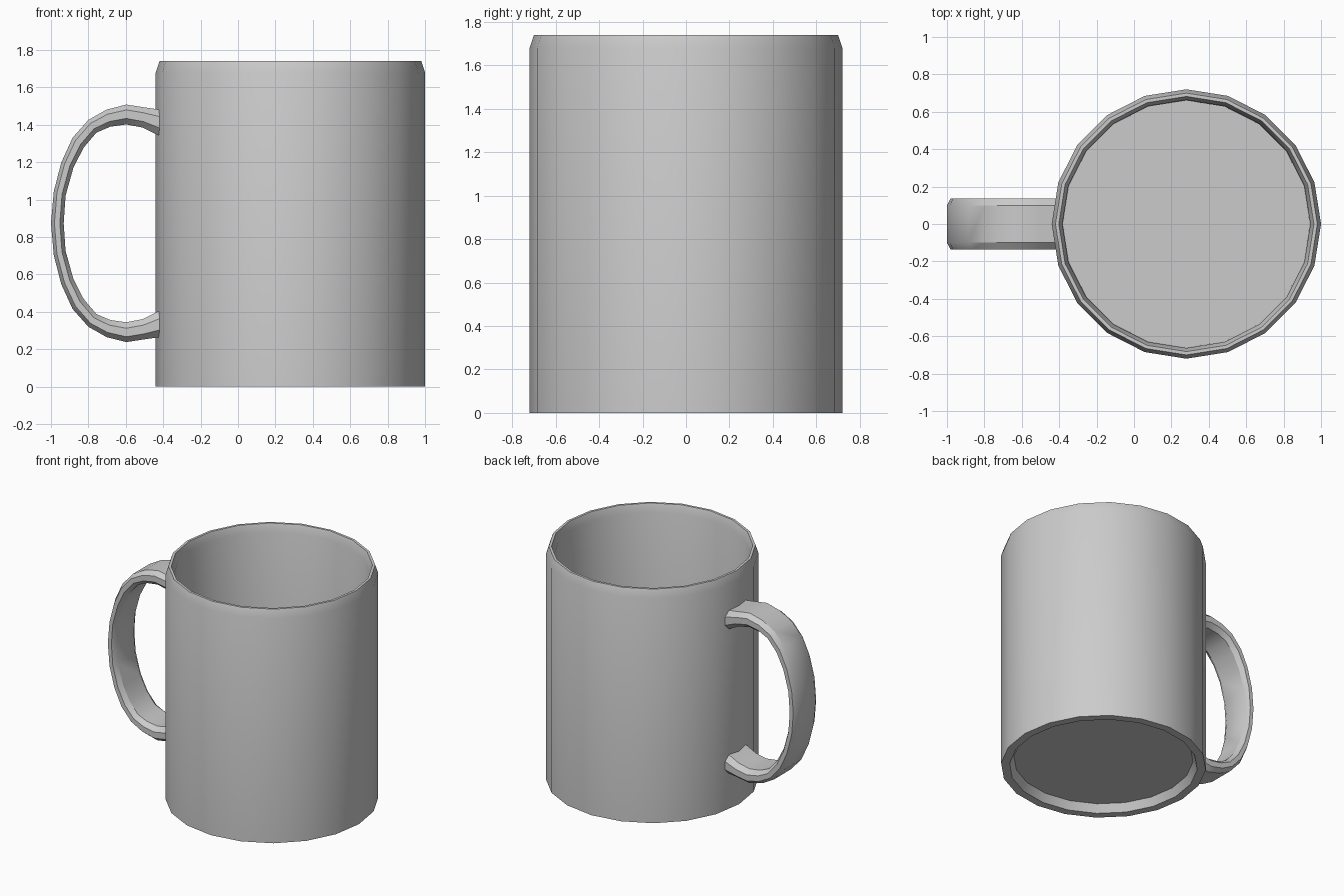
import bpy, bmesh, math

if "Cube" in bpy.data.objects:
    bpy.data.objects.remove(bpy.data.objects["Cube"])

CX, SIDES = 0.28, 20
MID_Z = 0.873


def finish(name, bm):
    bmesh.ops.recalc_face_normals(bm, faces=bm.faces)
    mesh = bpy.data.meshes.new(name)
    bm.to_mesh(mesh)
    bm.free()
    obj = bpy.data.objects.new(name, mesh)
    bpy.context.collection.objects.link(obj)
    bpy.ops.object.select_all(action='DESELECT')
    bpy.context.view_layer.objects.active = obj
    obj.select_set(True)
    bpy.ops.object.shade_smooth_by_angle(angle=math.radians(30))
    return obj


def loft(name, rings):
    """Join equal closed rings with quads and cap both ends."""
    bm = bmesh.new()
    rows = [[bm.verts.new(p) for p in ring] for ring in rings]
    for a, b in zip(rows, rows[1:]):
        n = len(a)
        for i in range(n):
            j = (i + 1) % n
            bm.faces.new((a[i], a[j], b[j], b[i]))
    bm.faces.new(rows[0])
    bm.faces.new(rows[-1])
    return finish(name, bm)


def circle(r, z):
    return [(CX + r * math.cos(2 * math.pi * i / SIDES),
             r * math.sin(2 * math.pi * i / SIDES), z) for i in range(SIDES)]


# Cup: recessed underside, foot, wall, bevelled rim, inner wall and floor
profile = [(0.63, 0.06), (0.66, 0), (0.72, 0), (0.72, 1.68), (0.70, 1.74),
           (0.682, 1.74), (0.663, 1.68), (0.66, 0.12)]
loft("cup_body", [circle(r, z) for r, z in profile])

# Handle: outer and inner curve points from the middle up to the cup
outer = [(-1, 0), (-.985, .17), (-.945, .325), (-.885, .457), (-.8, .553),
         (-.703, .608), (-.597, .635), (-.5, .62), (-.41, .607)]
inner = [(-.932, 0), (-.922, .147), (-.88, .298), (-.825, .405), (-.757, .485),
         (-.682, .517), (-.597, .529), (-.51, .512), (-.41, .463)]
half = list(zip(outer, inner))
path = [((a[0], -a[1]), (b[0], -b[1])) for a, b in half[:0:-1]] + half

# Bevelled strap section: (y, fraction from outer to inner curve)
section = [(-.1, 0), (.1, 0), (.135, .27), (.135, .7),
           (.1, 1), (-.1, 1), (-.135, .7), (-.135, .27)]
loft("handle", [[(a[0] + (b[0] - a[0]) * t, y, MID_Z + a[1] + (b[1] - a[1]) * t)
                 for y, t in section] for a, b in path])
